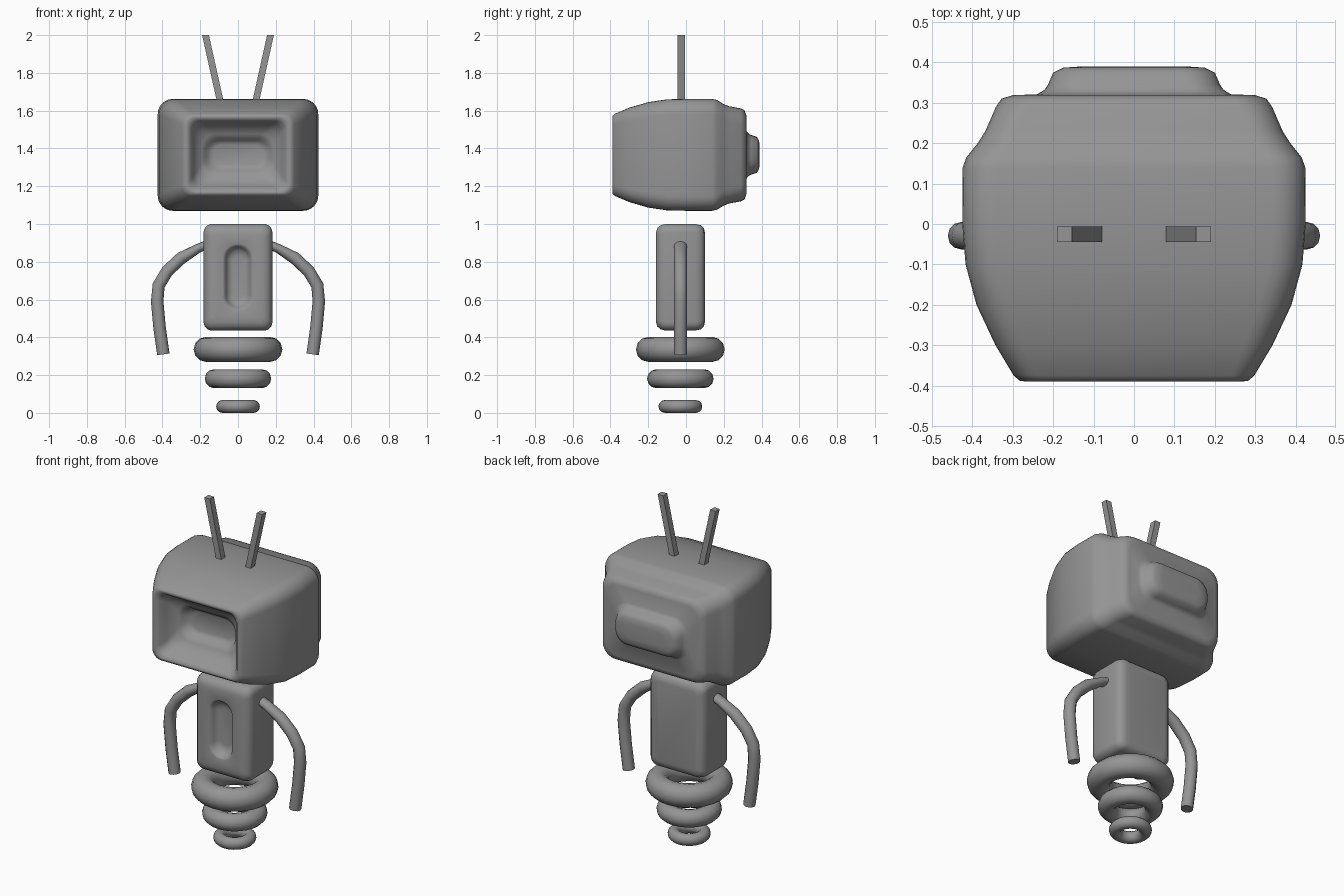
import bpy, bmesh, math
from mathutils import Vector

if "Cube" in bpy.data.objects:
    bpy.data.objects.remove(bpy.data.objects["Cube"], do_unlink=True)

grey = bpy.data.materials.new("plain_grey")
grey.use_nodes = True
grey.diffuse_color = (0.3, 0.3, 0.3, 1)
grey.node_tree.nodes["Principled BSDF"].inputs["Base Color"].default_value = grey.diffuse_color

MID_Y = -0.025


def finish(obj, angle=50):
    obj.data.materials.append(grey)
    bpy.ops.object.select_all(action="DESELECT")
    obj.select_set(True)
    bpy.context.view_layer.objects.active = obj
    bpy.ops.object.shade_smooth_by_angle(angle=math.radians(angle))


def from_bmesh(name, bm, angle=50):
    bmesh.ops.recalc_face_normals(bm, faces=bm.faces)
    mesh = bpy.data.meshes.new(name)
    bm.to_mesh(mesh)
    bm.free()
    obj = bpy.data.objects.new(name, mesh)
    bpy.context.collection.objects.link(obj)
    finish(obj, angle)
    return obj


def rounded_ring(bm, y, w, h, r, cz, steps=6):
    """Rounded rectangle of half sizes w, h standing in the plane at depth y."""
    r = min(r, w, h)
    verts = []
    for k, (sx, sz) in enumerate([(1, 1), (-1, 1), (-1, -1), (1, -1)]):
        for i in range(steps + 1):
            a = math.pi / 2 * (k + i / steps)
            verts.append(bm.verts.new((sx * (w - r) + r * math.cos(a), y,
                                       cz + sz * (h - r) + r * math.sin(a))))
    return verts


def loft(name, cz, rings):
    """Skin a chain of rounded rectangles given as (y, w, h, r)."""
    bm = bmesh.new()
    loops = [rounded_ring(bm, *ring, cz) for ring in rings]
    for a, b in zip(loops, loops[1:]):
        for i in range(len(a)):
            j = (i + 1) % len(a)
            bm.faces.new((a[i], a[j], b[j], b[i]))
    bm.faces.new(loops[0])
    bm.faces.new(loops[-1])
    bmesh.ops.remove_doubles(bm, verts=bm.verts, dist=0.0005)
    return from_bmesh(name, bm, 60)


# Head: from the sunken screen, out over the rim and casing, to the back bump
loft("head", 1.366, [
    (-0.235, 0.13, 0.055, 0.05), (-0.245, 0.16, 0.075, 0.06),
    (-0.275, 0.175, 0.088, 0.07), (-0.285, 0.19, 0.11, 0.07),
    (-0.30, 0.21, 0.135, 0.06), (-0.34, 0.235, 0.165, 0.05),
    (-0.375, 0.25, 0.18, 0.05), (-0.39, 0.268, 0.197, 0.05),
    (-0.388, 0.283, 0.207, 0.05), (-0.375, 0.298, 0.218, 0.055),
    (-0.30, 0.343, 0.25, 0.07), (-0.20, 0.39, 0.279, 0.08),
    (-0.10, 0.417, 0.294, 0.08), (0.0, 0.425, 0.296, 0.08),
    (0.14, 0.424, 0.296, 0.08), (0.165, 0.415, 0.29, 0.08),
    (0.20, 0.387, 0.268, 0.08), (0.23, 0.368, 0.257, 0.08),
    (0.29, 0.342, 0.246, 0.08), (0.31, 0.328, 0.236, 0.08),
    (0.319, 0.30, 0.21, 0.08), (0.321, 0.24, 0.125, 0.08),
    (0.332, 0.222, 0.112, 0.08), (0.345, 0.213, 0.105, 0.08),
    (0.375, 0.20, 0.095, 0.075), (0.387, 0.175, 0.075, 0.06),
    (0.39, 0.13, 0.04, 0.035),
])

# Torso: box with soft edges and an oval dent in the chest
loft("torso", 0.718, [
    (-0.112, 0.03, 0.11, 0.03), (-0.116, 0.048, 0.14, 0.048),
    (-0.135, 0.062, 0.158, 0.062), (-0.157, 0.072, 0.168, 0.07),
    (-0.16, 0.08, 0.175, 0.07), (-0.16, 0.135, 0.235, 0.03),
    (-0.152, 0.158, 0.26, 0.04), (-0.135, 0.175, 0.275, 0.045),
    (-0.11, 0.182, 0.282, 0.045), (0.05, 0.182, 0.282, 0.045),
    (0.08, 0.175, 0.275, 0.045), (0.095, 0.158, 0.26, 0.04),
    (0.10, 0.135, 0.235, 0.03),
])

# Stacked hover rings below the torso
for name, z, outer, tube in [("large_ring", 0.336, 0.235, 0.066),
                             ("middle_ring", 0.181, 0.176, 0.05),
                             ("small_ring", 0.034, 0.116, 0.034)]:
    bpy.ops.mesh.primitive_torus_add(location=(0, MID_Y - 0.005, z), major_radius=outer - tube,
                                     minor_radius=tube, major_segments=24, minor_segments=12)
    bpy.context.object.name = name
    finish(bpy.context.object, 60)

# Arms: bent tubes; antennae: slanted square rods
arm_path = [(0.15, 0.895), (0.21, 0.872), (0.30, 0.82), (0.375, 0.75),
            (0.42, 0.675), (0.428, 0.59), (0.415, 0.45), (0.395, 0.31)]
for side, s in [("left", 1), ("right", -1)]:
    bm = bmesh.new()
    points = [Vector((s * x, MID_Y - 0.004, z)) for x, z in arm_path]
    previous = None
    for i, p in enumerate(points):
        along = (points[min(i + 1, len(points) - 1)] - points[max(i - 1, 0)]).normalized()
        across = along.cross(Vector((0, 1, 0)))
        thin = 0.024 if i < 2 else 0.033
        loop = []
        for k in range(12):
            a = math.tau * k / 12
            loop.append(bm.verts.new(p + across * thin * math.cos(a)
                                     + Vector((0, 0.034 * math.sin(a), 0))))
        if previous:
            for k in range(12):
                n = (k + 1) % 12
                bm.faces.new((previous[k], previous[n], loop[n], loop[k]))
        else:
            bm.faces.new(loop)
        previous = loop
    bm.faces.new(previous)
    from_bmesh(side + "_arm", bm, 50)

    bm = bmesh.new()
    bmesh.ops.create_cube(bm, size=1)
    for v in bm.verts:
        top = v.co.z > 0
        v.co = Vector((s * (0.172 if top else 0.083) + v.co.x * 0.036,
                       MID_Y + v.co.y * 0.038, 2.0 if top else 1.60))
    from_bmesh(side + "_antenna", bm, 30)
